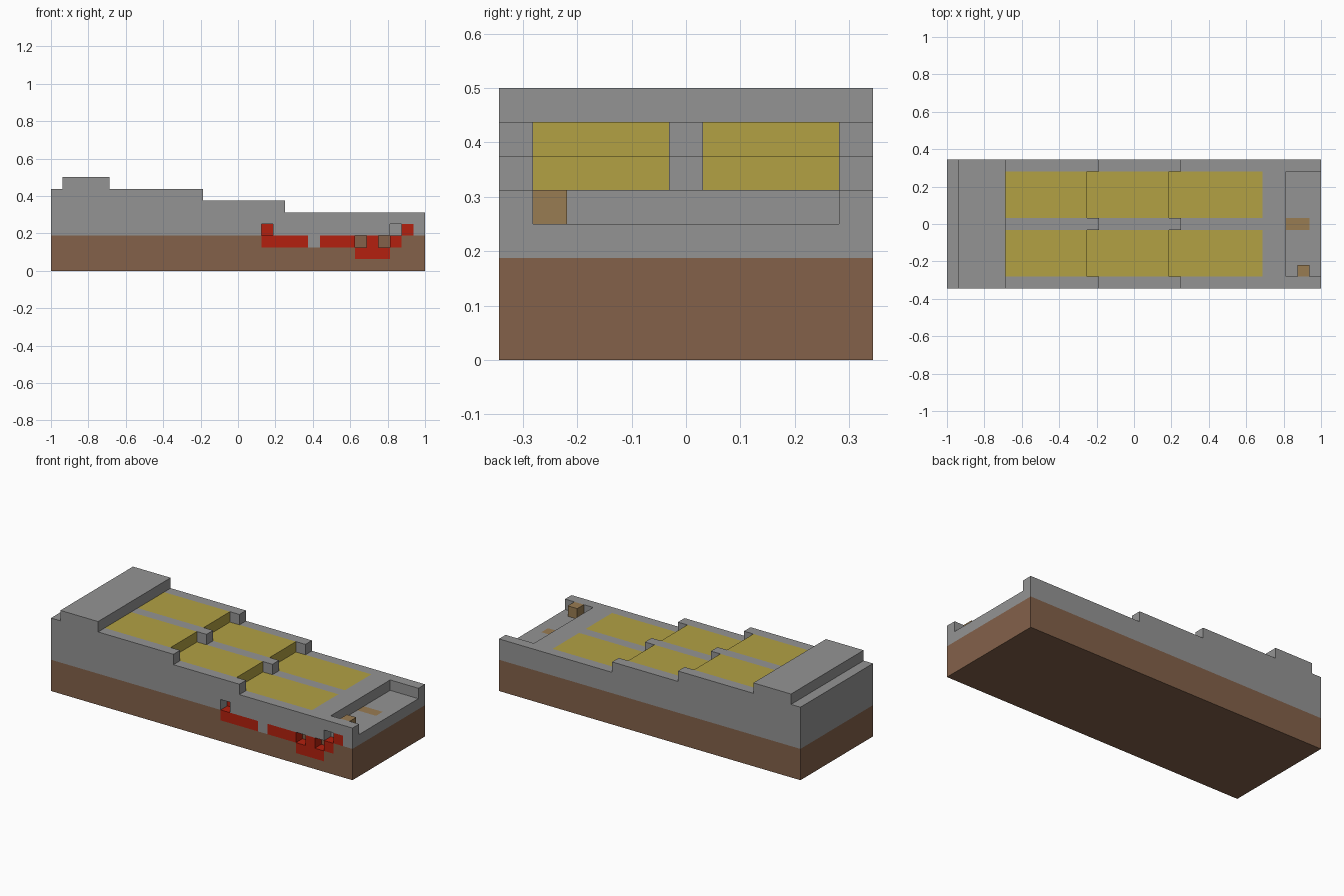
import bpy
import bmesh
from mathutils import Vector

cube = bpy.data.objects.get("Cube")
if cube:
    bpy.data.objects.remove(cube, do_unlink=True)

UNIT = 1 / 16                      # edge of one block
NX, NY = 32, 11                    # blocks along x and y
blocks = {}                        # (i, j, k) -> part name


def fill(part, i, j, k):
    """Fill half-open block ranges with a part; None carves them away."""
    for a in range(*i):
        for b in range(*j):
            for c in range(*k):
                if part:
                    blocks[a, b, c] = part
                else:
                    blocks.pop((a, b, c), None)


def srgb(*rgb):
    lin = [(v / 255 / 12.92) if v < 11 else ((v / 255 + 0.055) / 1.055) ** 2.4 for v in rgb]
    return (*lin, 1)


def material(name, color):
    mat = bpy.data.materials.new(name)
    mat.use_nodes = True
    mat.diffuse_color = color
    mat.node_tree.nodes["Principled BSDF"].inputs["Base Color"].default_value = color
    return mat


ALL_Y = (0, NY)

# Earth base and stepped stone slab
fill("earth_base", (0, NX), ALL_Y, (0, 3))
for start, end, top in ((0, 1, 7), (1, 5, 8), (5, 13, 7), (13, 20, 6), (20, NX, 5)):
    fill("stone_slab", (start, end), ALL_Y, (3, top))

# Two rows of yellow panels, stepping down one block before the rim
for j in ((1, 5), (6, 10)):
    for start, end, top in ((5, 12, 7), (12, 19, 6), (19, 27, 5)):
        fill(None, (start, end), j, (top, 8))
        fill("yellow_panels", (start, end), j, (top - 1, top))

# Sunken end tray with wooden peg and inlay
fill(None, (29, NX), (1, 10), (4, 5))
fill("wooden_fittings", (30, 31), (1, 2), (4, 5))
fill("wooden_fittings", (29, 31), (5, 6), (3, 4))

# Red trail along the front, one block deep
FRONT = (0, 1)
for start, end, k in ((18, 22, 2), (23, 26, 2), (27, 28, 2), (29, 30, 2), (26, 29, 1), (30, 31, 3)):
    fill("red_trail", (start, end), FRONT, (k, k + 1))
fill("red_trail", (18, 19), (1, 2), (3, 4))
fill("stone_slab", (22, 23), FRONT, (2, 3))

# Small notches in the front
for i, k in ((18, 3), (26, 2), (28, 2), (29, 3)):
    fill(None, (i, i + 1), FRONT, (k, k + 1))


def build(part, mat):
    """Skin the exposed sides of a part's blocks and merge flat areas."""
    bm = bmesh.new()
    for cell, owner in blocks.items():
        if owner != part:
            continue
        for axis in range(3):
            for sign in (-1, 1):
                near = list(cell)
                near[axis] += sign
                if tuple(near) in blocks:
                    continue
                n, u = Vector(), Vector()
                n[axis] = sign
                u[(axis + 1) % 3] = 1
                v = n.cross(u)
                mid = Vector(cell) + Vector((0.5, 0.5, 0.5)) + n / 2
                corners = (-u - v, u - v, u + v, v - u)
                bm.faces.new([bm.verts.new((mid + c / 2 - Vector((NX / 2, NY / 2, 0))) * UNIT)
                              for c in corners])
    bmesh.ops.remove_doubles(bm, verts=bm.verts[:], dist=UNIT / 100)
    bmesh.ops.dissolve_limit(bm, angle_limit=0.01, verts=bm.verts[:], edges=bm.edges[:])
    mesh = bpy.data.meshes.new(part)
    bm.to_mesh(mesh)
    bm.free()
    mesh.materials.append(mat)
    bpy.context.collection.objects.link(bpy.data.objects.new(part, mesh))


build("earth_base", material("earth brown", srgb(131, 97, 74)))
build("stone_slab", material("stone grey", srgb(148, 148, 148)))
build("yellow_panels", material("mustard yellow", srgb(178, 161, 68)))
build("red_trail", material("red", srgb(180, 32, 14)))
build("wooden_fittings", material("wood tan", srgb(153, 124, 82)))
